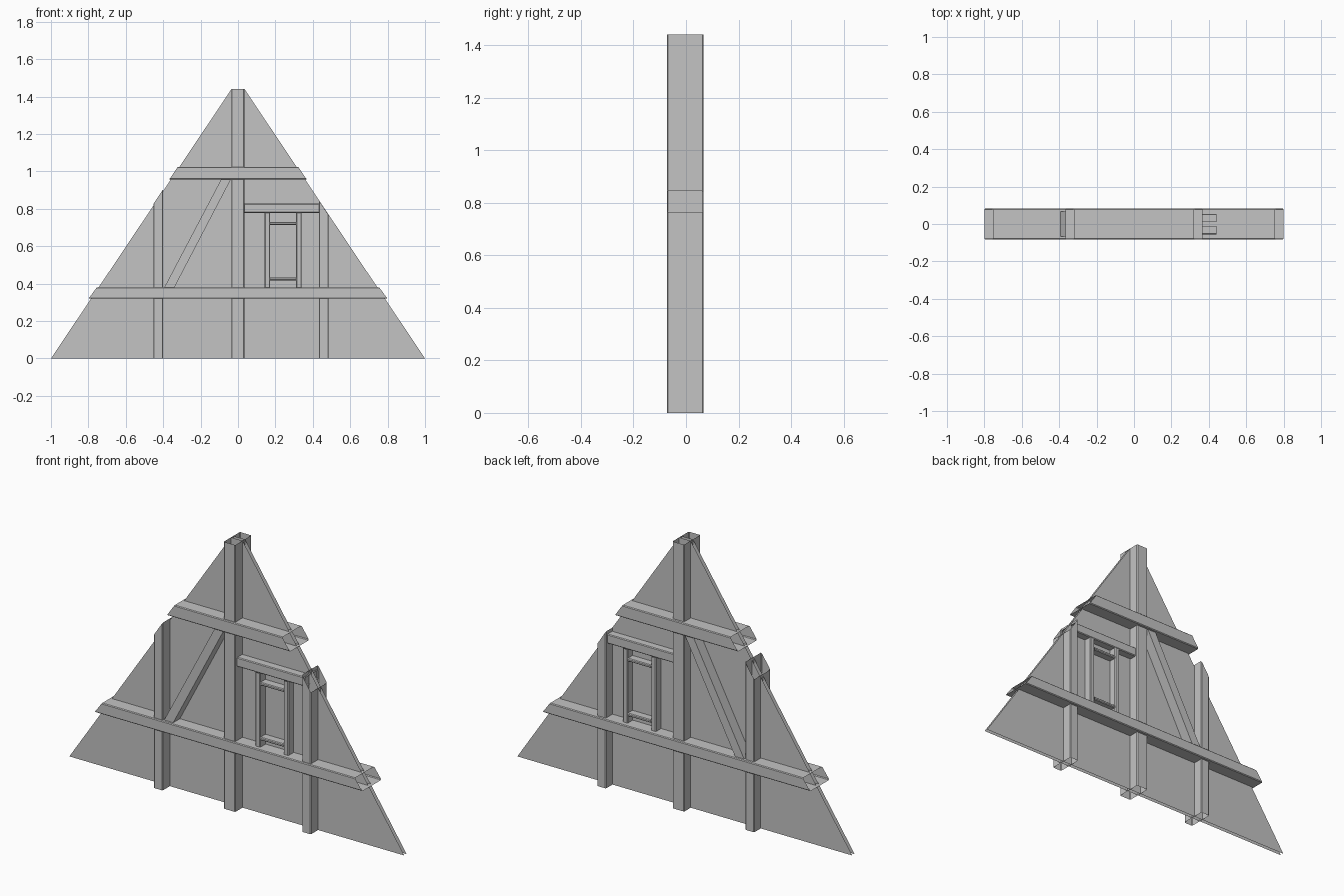
import bpy, bmesh

# Remove the default object
cube = bpy.data.objects.get("Cube")
if cube:
    bpy.data.objects.remove(cube, do_unlink=True)

# Single plain grey
grey = bpy.data.materials.new("plain_grey")
grey.use_nodes = True
COLOUR = (0.55, 0.55, 0.55, 1)
grey.diffuse_color = COLOUR
grey.node_tree.nodes["Principled BSDF"].inputs["Base Color"].default_value = COLOUR


def prism(name, outline, y0, y1, walls=(), front=True, back=True, chamfer=.004):
    """Extrude an x-z outline (counter-clockwise from the front) along y.
    Only the outline edges listed in walls get a side face; the long edges
    where walls meet the front and back are chamfered."""
    bm = bmesh.new()
    f = [bm.verts.new((x, y0, z)) for x, z in outline]
    b = [bm.verts.new((x, y1, z)) for x, z in outline]
    n = len(outline)
    if front:
        bm.faces.new(f)
    if back:
        bm.faces.new(b[::-1])
    for i in walls:
        j = (i + 1) % n
        bm.faces.new((f[j], f[i], b[i], b[j]))
    long_edges = [e for e in bm.edges if len(e.link_faces) == 2]
    if chamfer and long_edges:
        bmesh.ops.bevel(bm, geom=long_edges, offset=chamfer, segments=1,
                        profile=.5, affect="EDGES")
    mesh = bpy.data.meshes.new(name)
    bm.to_mesh(mesh)
    bm.free()
    mesh.materials.append(grey)
    obj = bpy.data.objects.new(name, mesh)
    bpy.context.collection.objects.link(obj)


def quad(x0, x1, z0, z1):
    return [(x0, z0), (x1, z0), (x1, z1), (x0, z1)]


# Thin gable panel, open around its rim
prism("gable_panel", [(-1, 0), (1, 0), (.035, 1.44), (-.035, 1.44)], -.01, .01)

# Horizontal beams with raked open ends
for name, low, high, z0, z1 in (("lower_beam", .799, .755, .32, .38),
                                ("upper_beam", .367, .322, .958, 1.024)):
    prism(name, [(-low, z0), (low, z0), (high, z1), (-high, z1)],
          -.082, .082, walls=(0, 2))

# Upright posts, open at both ends, outer ones cut along the roof slope
for name, x0, x1, top0, top1 in (("centre_post", -.035, .034, 1.44, 1.44),
                                 ("right_post", -.453, -.4, .825, .905),
                                 ("left_post", .432, .485, .847, .765)):
    prism(name, [(x0, 0), (x1, 0), (x1, top1), (x0, top0)],
          -.072, .066, walls=(1, 3))

# Diagonal brace between the two beams
prism("diagonal_brace", [(-.394, .38), (-.34, .38), (-.038, .958), (-.09, .958)],
      -.067, .067, walls=(1, 3), chamfer=0)

# Window timbers on each face of the panel
for side, y0, y1 in (("front", -.056, -.012), ("back", .012, .054)):
    facing = {"front": side == "front", "back": side == "back"}
    prism(side + "_window_header", quad(.034, .44, .778, .828), y0, y1, (0, 2), **facing)
    for name, x0, x1 in (("inner", .142, .172), ("outer", .311, .34)):
        prism(f"{side}_{name}_jamb", quad(x0, x1, .38, .778), y0, y1, (1, 3), **facing)
    for name, z0, z1 in (("sill", .418, .434), ("lintel", .714, .73)):
        prism(f"{side}_window_{name}", quad(.172, .311, z0, z1), y0, y1, (0, 2), **facing)
